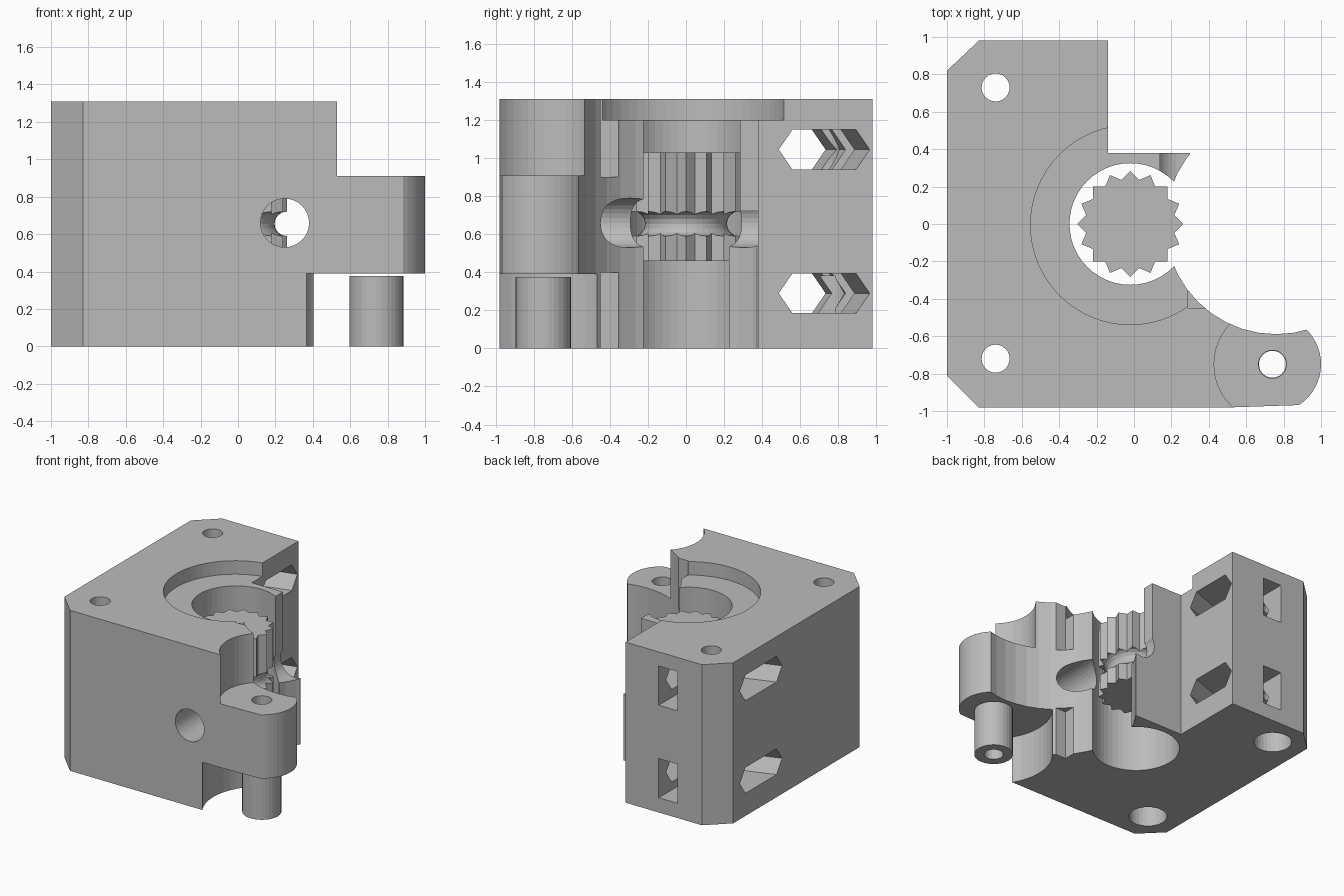
import bpy, bmesh, math

if "Cube" in bpy.data.objects:
    bpy.data.objects.remove(bpy.data.objects["Cube"])

grey = bpy.data.materials.new("plain grey")
grey.diffuse_color = (0.5, 0.5, 0.5, 1)
grey.use_nodes = True
grey.node_tree.nodes["Principled BSDF"].inputs["Base Color"].default_value = grey.diffuse_color


def loft(name, a, b):
    """Solid between two matching loops of 3D points."""
    bm = bmesh.new()
    va, vb = [bm.verts.new(p) for p in a], [bm.verts.new(p) for p in b]
    n = len(a)
    bm.faces.new(va)
    bm.faces.new(vb)
    for i in range(n):
        j = (i + 1) % n
        bm.faces.new((va[i], va[j], vb[j], vb[i]))
    bmesh.ops.recalc_face_normals(bm, faces=bm.faces[:])
    me = bpy.data.meshes.new(name)
    bm.to_mesh(me)
    bm.free()
    ob = bpy.data.objects.new(name, me)
    bpy.context.collection.objects.link(ob)
    me.materials.append(grey)
    return ob


def prism(name, pts, z0, z1):
    return loft(name, [(x, y, z0) for x, y in pts], [(x, y, z1) for x, y in pts])


def arc(cx, cy, r, a0=0, a1=360, n=48):
    full = abs(a1 - a0) == 360
    step = math.radians(a1 - a0) / (n if full else n - 1)
    return [(cx + r * math.cos(math.radians(a0) + i * step),
             cy + r * math.sin(math.radians(a0) + i * step)) for i in range(n)]


def cyl(name, x, y, r, z0, z1, n=48):
    return prism(name, arc(x, y, r, n=n), z0, z1)


def box(name, x0, x1, y0, y1, z0, z1):
    return prism(name, [(x0, y0), (x1, y0), (x1, y1), (x0, y1)], z0, z1)


def cut(ob, cutters):
    """Subtract the cutters, bake the result and delete them."""
    for c in cutters:
        m = ob.modifiers.new("cut", 'BOOLEAN')
        m.operation, m.solver, m.object = 'DIFFERENCE', 'EXACT', c
        c.hide_render = True
    bpy.context.view_layer.update()
    dg = bpy.context.evaluated_depsgraph_get()
    me = bpy.data.meshes.new_from_object(ob.evaluated_get(dg))
    ob.modifiers.clear()
    ob.data = me
    me.materials.clear()
    me.materials.append(grey)
    for p in me.polygons:
        p.material_index = 0
    for c in cutters:
        bpy.data.objects.remove(c)


H = 1.31
HX, HY = 0.74, -0.75      # hinge centre
BX = -0.02                # bore centre

# Main block outline with rounded hinge lug
outline = [(-1, 0.82), (-1, -0.81), (-0.83, -0.98), (0.53, -0.98)]
outline += arc(HX, HY, 0.26, -57, 48, 16)
outline += [(0.91, -0.3), (0.3, -0.3), (0.3, 0.38), (-0.14, 0.38), (-0.14, 0.98), (-0.83, 0.98)]
body = prism("extruder_body", outline, 0, H)

cutters = [
    cyl("idler_clearance", 0.76, 0.003, 0.592, -0.1, 1.5, 40),
    cyl("bore", BX, 0, 0.325, -0.1, 1.5),
    cyl("motor_boss_recess", BX, -0.005, 0.533, 1.2, 1.5, 64),
    cyl("hinge_top_clearance", HX, HY, 0.312, 0.91, 1.5),
    cyl("hinge_bottom_clearance", HX, HY, 0.44, -0.1, 0.39),
    cyl("hinge_hole", HX, HY, 0.075, -0.1, 1.5, 24),
    box("open_flap", 0.14, 0.6, 0.2, 0.5, 0.66, 1.5),
    box("upper_notch", 0.29, 0.6, -0.45, -0.2, 0.9, 1.5),
    box("lower_notch", 0.29, 0.6, -0.45, -0.2, -0.1, 0.4),
]
# Filament hole, running front to back
ring = arc(0.25, 0.66, 0.13, n=32)
cutters.append(loft("filament_hole", [(x, -1.1, z) for x, z in ring], [(x, 0.6, z) for x, z in ring]))
# Mounting screw holes with head recess from below
for y in (0.73, -0.72):
    cutters.append(cyl("screw_hole", -0.74, y, 0.075, -0.1, 1.5, 24))
    cutters.append(cyl("screw_head_recess", -0.74, y, 0.142, -0.1, 0.38, 32))


# Slanted tension screw slots and nut traps
def hexa(x, y0, y1, z):
    t, h = 0.072, 0.105
    return [(x, y0, z), (x, y0 + t, z + h), (x, y1 - t, z + h),
            (x, y1, z), (x, y1 - t, z - h), (x, y0 + t, z - h)]


for z in (1.045, 0.29):
    cutters.append(loft("tension_slot", hexa(-0.09, 0.505, 0.979, z), hexa(-1.05, 0.172, 0.72, z)))
    cutters.append(box("nut_trap", -0.61, -0.44, 0.5, 1.1, z - 0.17, z + 0.15))
cut(body, cutters)

# Separate pin under the hinge
pin = cyl("hinge_pin", HX, HY, 0.145, 0, 0.375, 32)
cut(pin, [cyl("pin_hole", HX, HY, 0.072, -0.1, 0.5, 24)])

# Toothed drive gear floating in the bore, with filament groove
star = []
for k in range(32):
    r = 0.24 if k % 2 else 0.283
    a = k * math.pi / 16
    star.append((BX + r * math.cos(a), r * math.sin(a)))
gear = prism("drive_gear", star, 0.46, 1.03)
bpy.ops.mesh.primitive_torus_add(location=(BX, 0, 0.655), major_radius=0.28, minor_radius=0.065,
                                 major_segments=48, minor_segments=16)
cut(gear, [bpy.context.object])
